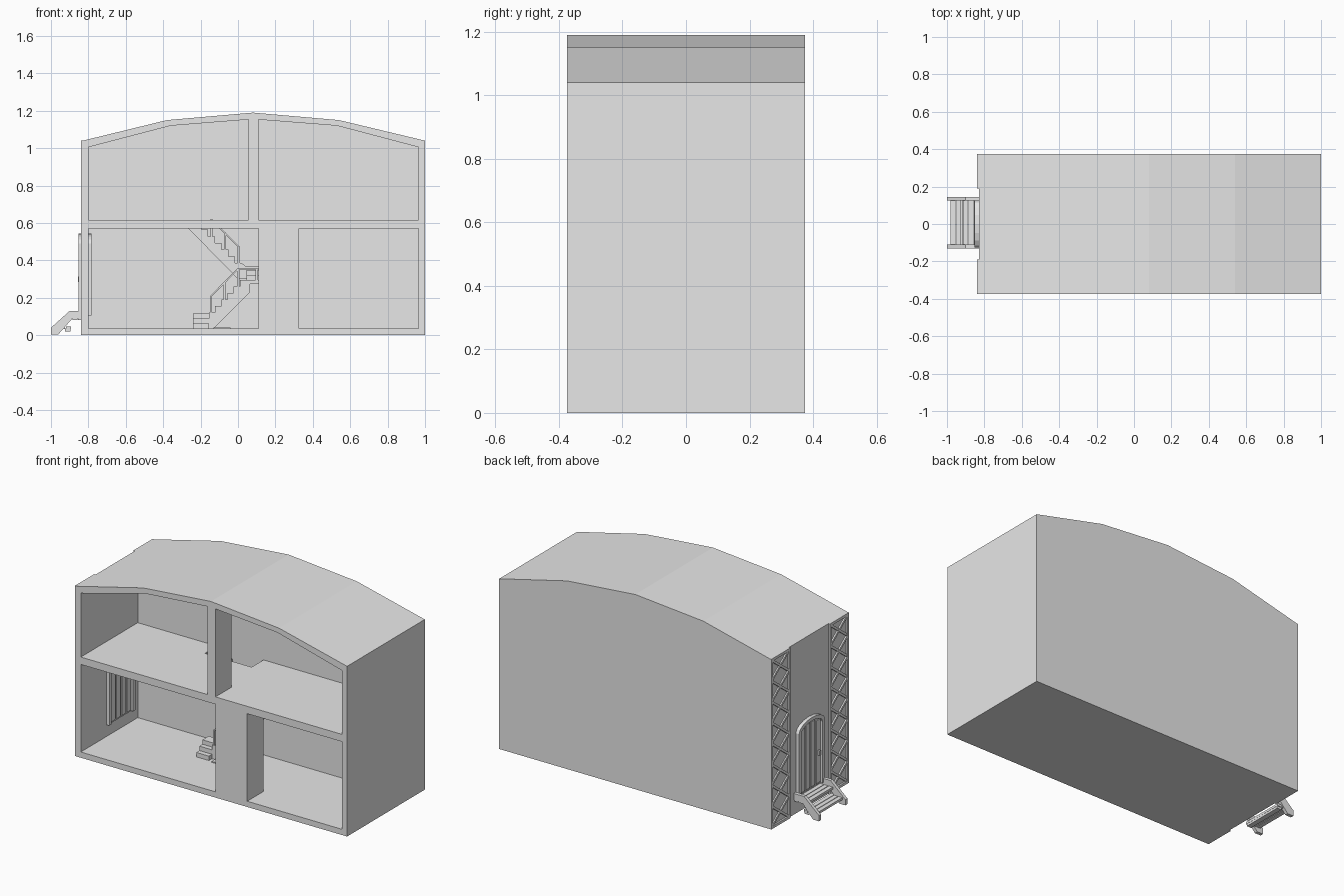
import bpy, bmesh, math

cube = bpy.data.objects.get("Cube")
if cube:
    bpy.data.objects.remove(cube, do_unlink=True)

grey = bpy.data.materials.new("plain_grey")
grey.use_nodes = True
grey.diffuse_color = (0.8, 0.8, 0.8, 1)
grey.node_tree.nodes["Principled BSDF"].inputs["Base Color"].default_value = (0.8, 0.8, 0.8, 1)


def prism(name, pts, axis, a, b):
    """Extrude a flat outline: axis 'y' takes (x, z), axis 'x' takes (y, z)."""
    bm = bmesh.new()
    place = (lambda p, d: (p[0], d, p[1])) if axis == 'y' else (lambda p, d: (d, p[0], p[1]))
    low = [bm.verts.new(place(p, a)) for p in pts]
    high = [bm.verts.new(place(p, b)) for p in pts]
    bm.faces.new(low)
    bm.faces.new(high)
    for i in range(len(pts)):
        j = (i + 1) % len(pts)
        bm.faces.new((low[i], low[j], high[j], high[i]))
    bmesh.ops.recalc_face_normals(bm, faces=bm.faces)
    mesh = bpy.data.meshes.new(name)
    bm.to_mesh(mesh)
    bm.free()
    mesh.materials.append(grey)
    ob = bpy.data.objects.new(name, mesh)
    bpy.context.collection.objects.link(ob)
    return ob


def box(name, x0, x1, y0, y1, z0, z1):
    return prism(name, [(x0, z0), (x1, z0), (x1, z1), (x0, z1)], 'y', y0, y1)


def bar(name, p, q, width, axis, a, b):
    """Straight strip from p to q in the outline plane."""
    dx, dz = q[0] - p[0], q[1] - p[1]
    k = width / 2 / math.hypot(dx, dz)
    nx, nz = -dz * k, dx * k
    return prism(name, [(p[0] + nx, p[1] + nz), (q[0] + nx, q[1] + nz),
                        (q[0] - nx, q[1] - nz), (p[0] - nx, p[1] - nz)], axis, a, b)


def cut(target, cutter):
    cutter.hide_render = True
    mod = target.modifiers.new("cut", 'BOOLEAN')
    mod.operation = 'DIFFERENCE'
    mod.solver = 'EXACT'
    mod.object = cutter
    bpy.context.view_layer.objects.active = target
    bpy.ops.object.modifier_apply(modifier=mod.name)
    bpy.data.objects.remove(cutter, do_unlink=True)


# House shell with faceted roof, open at the front
WALL, FRONT, BACK, INNER_BACK = -0.83, -0.375, 0.375, 0.175
house = prism("house_shell", [(WALL, 0), (1, 0), (1, 1.04), (0.54, 1.15), (0.08, 1.19),
                              (-0.38, 1.15), (WALL, 1.04)], 'y', FRONT, BACK)
cut(house, box("lower_room", -0.8, 0.965, -0.5, INNER_BACK, 0.035, 0.57))
cut(house, prism("upper_room", [(-0.8, 0.615), (0.965, 0.615), (0.965, 1.005), (0.53, 1.12),
                                (0.08, 1.155), (-0.36, 1.12), (-0.8, 1.005)],
                 'y', -0.5, INNER_BACK))
cut(house, box("stair_opening", -0.265, 0.05, 0.06, INNER_BACK, 0.5, 0.7))

# Short partitions near the open side
box("lower_partition", 0.11, 0.325, FRONT, -0.22, 0.03, 0.58)
box("upper_partition", 0.055, 0.11, FRONT, -0.22, 0.61, 1.165)

# Staircase: entry steps, lower flight, turning steps, upper flight
for i in range(3):
    box("entry_step", -0.24, -0.155, -0.06 + 0.03 * i, 0.06, 0.035 + 0.027 * i, 0.062 + 0.027 * i)

lower = [(-0.155, 0.035)]
for i in range(6):
    x, z = -0.155 + 0.033 * i, 0.12 + 0.035 * i
    lower += [(x, z), (x + 0.033, z)]
lower += [(0.11, 0.295), (0.11, 0.275), (0.065, 0.275), (0.065, 0.23), (-0.13, 0.035)]
prism("lower_flight", lower, 'y', -0.03, 0.06)

for i in range(2):
    box("turning_step", 0.045, 0.11, 0.0 + 0.03 * i, 0.06, 0.29, 0.32 + 0.028 * i)

upper = [(0.11, 0.3), (0.11, 0.37), (0.04, 0.37)]
for i in range(7):
    x, z = 0.02 - 0.036 * i, 0.385 + 0.036 * i
    upper += [(x, z), (max(x - 0.036, -0.265), z)]
upper += [(-0.265, 0.601), (-0.265, 0.57), (0, 0.3)]
prism("upper_flight", upper, 'y', 0.062, INNER_BACK)

# Stair posts and handrails
for i in range(3):
    x = -0.145 + 0.073 * i
    box("lower_post", x - 0.006, x + 0.006, -0.027, -0.015, 0.115 + 0.073 * i, 0.21 + 0.073 * i)
    x = 0.004 - 0.073 * i
    box("upper_post", x - 0.006, x + 0.006, 0.066, 0.078, 0.38 + 0.073 * i, 0.475 + 0.073 * i)
box("landing_post", 0.094, 0.106, -0.027, -0.015, 0.29, 0.36)
bar("lower_handrail", (-0.145, 0.208), (0.001, 0.356), 0.008, 'y', -0.028, -0.014)
bar("landing_handrail", (0, 0.356), (0.11, 0.356), 0.008, 'y', -0.028, -0.014)
bar("upper_handrail", (0.004, 0.472), (-0.142, 0.618), 0.008, 'y', 0.065, 0.079)
box("floor_plate", -0.13, -0.04, -0.07, -0.03, 0.034, 0.041)

# Lattice panels on the entrance wall
CELLS, HEIGHT = 8, 1.04
OUT = -0.84
for side in (-1, 1):
    inner, outer = 0.198 * side, 0.367 * side
    for y in (inner, outer):
        bar("lattice_upright", (y, 0), (y, HEIGHT), 0.016, 'x', OUT, WALL + 0.002)
    for z in (0.008, HEIGHT - 0.008):
        bar("lattice_rail", (inner, z), (outer, z), 0.016, 'x', OUT, WALL + 0.002)
    for i in range(CELLS):
        z0 = 0.01 + i * (HEIGHT - 0.02) / CELLS
        z1 = z0 + (HEIGHT - 0.02) / CELLS
        bar("lattice_slat", (inner, z0), (outer, z1), 0.014, 'x', OUT + 0.001, WALL + 0.002)
        bar("lattice_slat", (inner, z1), (outer, z0), 0.014, 'x', OUT + 0.002, WALL + 0.002)


# Arched door with frame on both faces of the wall
def arch(half, spring, rise, n=8):
    return [(half * math.cos(math.pi * i / n), spring + rise * math.sin(math.pi * i / n))
            for i in range(n + 1)]


BASE = 0.105
outline = arch(0.125, 0.49, 0.055)
opening = arch(0.103, 0.48, 0.045)
frame = [(0.125, BASE)] + outline + [(-0.125, BASE), (-0.103, BASE)] + opening[::-1] + [(0.103, BASE)]
prism("door_frame", frame, 'x', -0.852, -0.782)
prism("door_leaf", [(0.104, BASE)] + opening + [(-0.104, BASE)], 'x', -0.837, -0.794)
for i in range(4):
    y = -0.075 + 0.05 * i
    top = 0.48 + 0.045 * math.sqrt(1 - (abs(y) / 0.103) ** 2) - 0.012
    bar("door_board", (y, BASE + 0.01), (y, top), 0.038, 'x', -0.842, -0.789)
box("door_handle", -0.855, -0.84, -0.082, -0.07, 0.285, 0.315)

# Porch steps with two side stringers
side_shape = [(-1, 0.005), (-1, 0.04), (-0.9, 0.13), (-0.83, 0.13), (-0.83, 0.09),
              (-0.885, 0.09), (-0.96, 0.005)]
for y in (-0.13, 0.125):
    prism("porch_stringer", side_shape, 'y', y, y + 0.02)
for x, z in ((-0.98, 0.033), (-0.95, 0.033), (-0.92, 0.033),
             (-0.915, 0.08), (-0.885, 0.08), (-0.855, 0.08)):
    box("porch_tread", x, x + 0.026, -0.125, 0.14, z, z + 0.014)
box("porch_beam", -0.925, -0.895, -0.12, 0.135, 0.02, 0.035)
